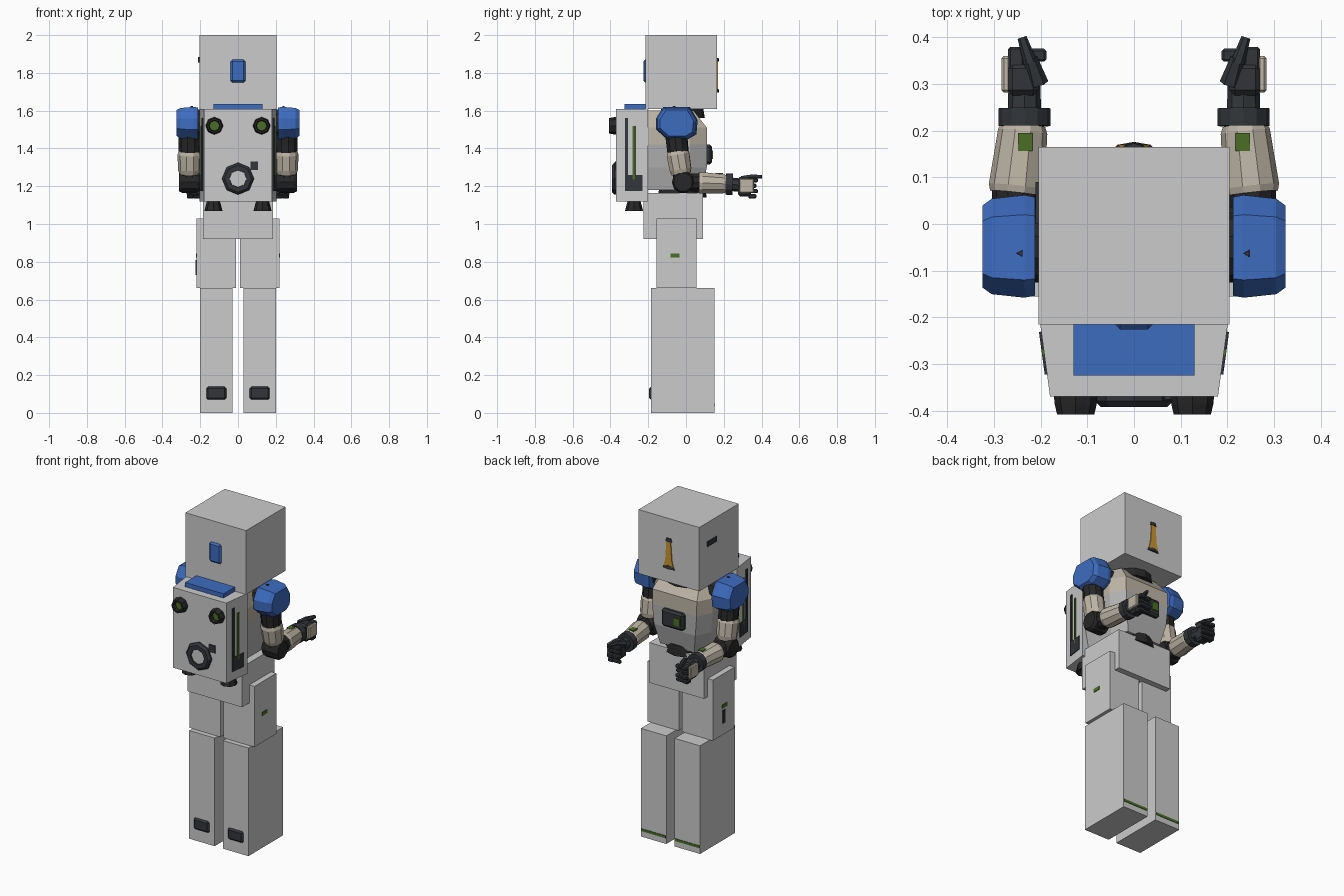
import bpy, bmesh, math
from mathutils import Vector, Matrix

if "Cube" in bpy.data.objects:
    bpy.data.objects.remove(bpy.data.objects["Cube"])

COLORS = {"blue": (.048, .15, .53, 1), "dark": (.032, .036, .042, 1), "black": (.02, .02, .021, 1),
          "beige": (.51, .46, .38, 1), "green": (.07, .155, .02, 1), "amber": (.58, .3, .03, 1)}
MATS = {}
for key, col in COLORS.items():
    MATS[key] = bpy.data.materials.new(key + "_paint")
    MATS[key].diffuse_color = col


def finish(name, bm, mat):
    bmesh.ops.recalc_face_normals(bm, faces=bm.faces)
    me = bpy.data.meshes.new(name)
    bm.to_mesh(me)
    bm.free()
    ob = bpy.data.objects.new(name, me)
    bpy.context.collection.objects.link(ob)
    if mat:
        me.materials.append(MATS[mat])
    return ob


def box(name, x, y, z, mat=None, bevel=0, rot=0):
    """Box from (min, max) ranges, turned about z, optionally chamfered."""
    bm = bmesh.new()
    bmesh.ops.create_cube(bm, size=1)
    bmesh.ops.scale(bm, vec=[abs(r[1] - r[0]) for r in (x, y, z)], verts=bm.verts)
    if bevel:
        bmesh.ops.bevel(bm, geom=bm.edges[:], offset=bevel, segments=1, affect='EDGES')
    ob = finish(name, bm, mat)
    ob.location = [(r[0] + r[1]) / 2 for r in (x, y, z)]
    ob.rotation_euler.z = rot
    return ob


def loft(name, rings, mat=None):
    """Skin a list of equal-length rings and cap both ends."""
    bm = bmesh.new()
    vs = [[bm.verts.new(p) for p in r] for r in rings]
    n = len(rings[0])
    for a, b in zip(vs, vs[1:]):
        for i in range(n):
            bm.faces.new((a[i], a[(i + 1) % n], b[(i + 1) % n], b[i]))
    bm.faces.new(vs[0])
    bm.faces.new(vs[-1])
    return finish(name, bm, mat)


def lathe(name, start, end, steps, mat=None, sides=8):
    """Turned part along start-end; steps are (fraction, radius)."""
    a, b = Vector(start), Vector(end)
    q = (b - a).to_track_quat('Z', 'Y')
    rings = []
    for t, r in steps:
        c = a.lerp(b, t)
        rings.append([c + q @ Vector((r * math.cos(2 * math.pi * i / sides),
                                      r * math.sin(2 * math.pi * i / sides), 0)) for i in range(sides)])
    return loft(name, rings, mat)


def mx(s, a, b):
    return (s * a, s * b)


# head with hatch, slit and vertical visor
box("head", (-.205, .205), (-.215, .165), (1.61, 2))
box("head_hatch", (-.04, .04), (-.226, -.2), (1.75, 1.87), "blue", .01)
box("head_side_slit", (-.211, -.19), (0, .09), (1.855, 1.885), "dark")
loft("visor", [[(w, .15, z), (w, .17, z), (-w, .17, z), (-w, .15, z)] for z, w in ((1.71, .032), (1.75, .022), (1.86, .014))], "amber")
for nm, z, w in (("visor_base", 1.695, .058), ("visor_cap", 1.86, .032)):
    loft(nm, [[(w, .15, z), (w * .6, .17, z), (0, .176, z), (-w * .6, .17, z), (-w, .15, z)],
              [(w * .7, .15, z + .02), (w * .5, .168, z + .02), (0, .173, z + .02),
               (-w * .5, .168, z + .02), (-w * .7, .15, z + .02)]], "dark")
lathe("neck", (0, -.02, 1.56), (0, -.02, 1.62), [(0, .12), (1, .11)], "black", 12)

# torso: chamfered plan, sloping chest, beige upper panels
rings = [[(-w, -.23, z), (w, -.23, z), (w, y - .09, z), (w - .045, y, z), (.045 - w, y, z), (-w, y - .09, z)]
         for z, w, y in ((1.18, .16, .085), (1.3, .185, .11), (1.42, .195, .112), (1.51, .195, .11), (1.6, .17, .04))]
torso = loft("torso", rings)
grey = bpy.data.materials.new("grey_paint")
grey.diffuse_color = (.45, .45, .45, 1)
torso.data.materials.append(grey)
torso.data.materials.append(MATS["beige"])
for f in torso.data.polygons:
    f.material_index = 1 if f.center.z > 1.43 and f.normal.y > -.5 else 0
box("chest_panel", (-.075, .075), (.09, .138), (1.315, 1.42), "dark", .012)
box("chest_light", (-.055, -.015), (.12, .143), (1.345, 1.39), "green")
lathe("waist", (0, -.02, 1.14), (0, -.02, 1.2), [(0, .13), (1, .12)], "black", 12)
box("pelvis", (-.185, .185), (-.225, .09), (.92, 1.165))

# backpack
loft("backpack", [[(-w, y, 1.12), (w, y, 1.12), (w, y, 1.61), (-w, y, 1.61)] for y, w in ((-.37, .18), (-.2, .203))])
box("backpack_top_plate", (-.13, .13), (-.325, -.2), (1.6, 1.636), "blue")
lathe("backpack_ring", (0, -.36, 1.24), (0, -.392, 1.24), [(0, .085), (.6, .085), (1, .072), (1, .046), (.4, .044)], "dark")
lathe("backpack_disc", (0, -.36, 1.24), (0, -.385, 1.24), [(0, .045), (1, .045)])
box("backpack_socket", (.065, .107), (-.376, -.36), (1.285, 1.33), "dark")
for s, side in ((-1, "left"), (1, "right")):
    lathe(side + "_vent", (s * .125, -.365, 1.52), (s * .125, -.408, 1.52),
          [(0, .047), (.5, .045), (1, .04), (1, .03), (.3, .027)], "black")
    lathe(side + "_vent_glow", (s * .125, -.365, 1.52), (s * .125, -.385, 1.52), [(0, .026), (1, .026)], "green")
    lathe(side + "_thruster", (s * .13, -.275, 1.13), (s * .13, -.275, 1.07), [(0, .032), (1, .048), (1, .038), (.4, .025)], "black")
    for nm, y0, y1, z0, z1, m in (("rail", -.322, -.306, 1.25, 1.56, "dark"), ("strip", -.282, -.268, 1.235, 1.52, "green"),
                                  ("side_panel", -.322, -.23, 1.175, 1.26, "dark")):
        c = .18 + .135 * ((y0 + y1) / 2 + .37)
        box(side + "_backpack_" + nm, mx(s, c - .01, c + .005), (y0, y1), (z0, z1), m, 0, -s * .134)

# legs
for s, side in ((-1, "left"), (1, "right")):
    box(side + "_thigh", mx(s, .01, .22), (-.155, .055), (.66, 1.03))
    box(side + "_thigh_mark", mx(s, .21, .223), (-.082, -.035), (.823, .845), "green")
    box(side + "_lower_leg", mx(s, .028, .2), (-.185, .15), (0, .66))
    box(side + "_heel_pad", mx(s, .06, .17), (-.195, -.17), (.068, .142), "dark", .012)
    box(side + "_toe_strip", mx(s, .03, .198), (.14, .153), (.035, .05), "green")
box("left_thigh_clip", (-.224, -.21), (-.06, -.04), (.73, .81), "dark")

# arms and hands
PAD = [(-.158, 1.5), (-.158, 1.56), (-.12, 1.62), (.02, 1.62), (.062, 1.55), (.055, 1.475), (.01, 1.448), (-.1, 1.448)]
for s, side in ((-1, "left"), (1, "right")):
    cy, cz = -.05, 1.535
    loft(side + "_shoulder_pad", [[(s * x, cy + (y - cy) * k, cz + (z - cz) * k) for y, z in PAD]
                                  for x, k in ((.212, .96), (.235, 1), (.305, .93), (.325, .8))], "blue")
    lathe(side + "_shoulder_joint", (s * .15, cy, cz), (s * .23, cy, cz), [(0, .075), (1, .075)], "black", 10)
    lathe(side + "_shoulder_bolt", (s * .243, -.063, 1.6), (s * .243, -.063, 1.624), [(0, .012), (1, .008)], "dark", 3)
    lathe(side + "_upper_arm", (s * .255, -.055, 1.5), (s * .257, -.04, 1.36), [(0, .06), (1, .057)], "black", 10)
    lathe(side + "_upper_cuff", (s * .257, -.045, 1.385), (s * .258, -.025, 1.265),
          [(0, .057), (.15, .063), (.8, .06), (1, .053)], "beige", 10)
    lathe(side + "_elbow", (s * .203, -.015, 1.222), (s * .313, -.015, 1.222), [(0, .05), (.15, .06), (.85, .06), (1, .05)], "black", 10)
    lathe(side + "_elbow_link", (s * .258, -.025, 1.28), (s * .258, -.015, 1.2), [(0, .047), (1, .052)], "black", 10)
    lathe(side + "_forearm_link", (s * .256, 0, 1.222), (s * .254, .09, 1.218), [(0, .05), (1, .05)], "black", 10)
    lathe(side + "_forearm", (s * .253, .066, 1.218), (s * .237, .213, 1.212),
          [(0, .056), (.1, .06), (.9, .053), (1, .047)], "beige", 10)
    box(side + "_forearm_mark", mx(s, .218, .249), (.157, .195), (1.25, 1.269), "green")
    lathe(side + "_wrist_ring", (s * .235, .21, 1.211), (s * .235, .248, 1.21), [(0, .056), (1, .056)], "dark", 12)
    lathe(side + "_wrist", (s * .235, .24, 1.21), (s * .235, .3, 1.205), [(0, .036), (1, .034)], "dark")
    box(side + "_palm", mx(s, .205, .272), (.275, .345), (1.145, 1.25), "dark", .012)
    box(side + "_hand_plate", mx(s, .265, .284), (.282, .36), (1.165, 1.24), "beige", .005)
    for i in range(4):  # curled fingers stacked in height
        z = 1.135 + i * .028
        tip = .372 if i % 2 == 0 else .38
        box(f"{side}_finger_{i + 1}", mx(s, .235, .27), (.33, tip), (z, z + .023), "dark", .005)
        box(f"{side}_fingertip_{i + 1}", mx(s, .188, .24), (.348, tip - .004), (z + .001, z + .022), "dark", .005)
    lathe(side + "_thumb_base", (s * .205, .3, 1.235), (s * .222, .355, 1.25), [(0, .022), (1, .015)], "dark", 6)
    lathe(side + "_thumb", (s * .222, .345, 1.25), (s * .24, .4, 1.25), [(0, .015), (1, .01)], "dark", 6)

for m in bpy.data.materials:
    if m.users and not m.is_grease_pencil:
        m.use_nodes = True
        m.node_tree.nodes["Principled BSDF"].inputs["Base Color"].default_value = m.diffuse_color
